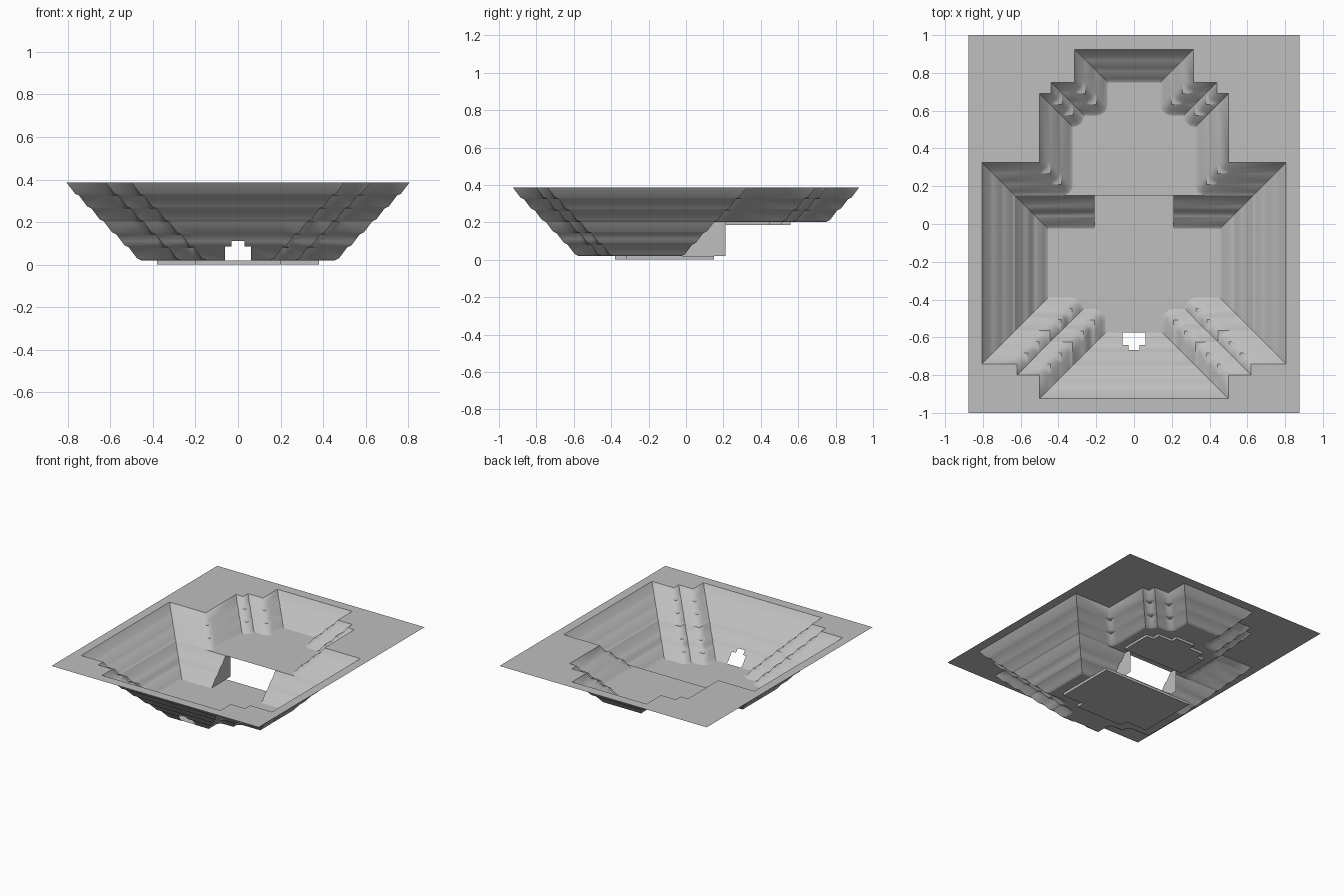
import bpy, bmesh, math
from mathutils import Vector

if "Cube" in bpy.data.objects:
    bpy.data.objects.remove(bpy.data.objects["Cube"])

RIM_Z, FLOOR_Z = 0.385, 0.02
COURSES, STEP = 6, 0.35 / 6          # number of terraces and their plan width
RISE = (RIM_Z - FLOOR_Z) / COURSES
MID_Z = RIM_Z - 3 * RISE             # upper floor height
DOOR = 0.21                          # half width of the passage
ARC = 4

stone = bpy.data.materials.new("grey stone")
stone.diffuse_color = (0.52, 0.52, 0.52, 1)
stone.use_nodes = True
stone.node_tree.nodes["Principled BSDF"].inputs["Base Color"].default_value = stone.diffuse_color


def finish(name, bm, smooth=False):
    bmesh.ops.remove_doubles(bm, verts=bm.verts, dist=0.0003)
    bmesh.ops.dissolve_degenerate(bm, edges=bm.edges, dist=0.0002)
    me = bpy.data.meshes.new(name)
    bm.to_mesh(me)
    bm.free()
    me.materials.append(stone)
    ob = bpy.data.objects.new(name, me)
    bpy.context.collection.objects.link(ob)
    if smooth:
        bpy.ops.object.select_all(action='DESELECT')
        ob.select_set(True)
        bpy.context.view_layer.objects.active = ob
        bpy.ops.object.shade_smooth_by_angle(angle=math.radians(32))
    return ob


def face(bm, pts):
    return bm.faces.new([bm.verts.new(p) for p in pts])


def mirrored(half):
    return half + [(-x, y) for x, y in reversed(half)]


# right half of the pit outline at the rim, front to back
half = [(.5, -.925), (.5, -.8), (.62, -.8), (.62, -.74), (.805, -.74), (.805, .325),
        (.5, .325), (.5, .69), (.44, .69), (.44, .75), (.315, .75), (.315, .925)]
full_outline = mirrored(half)
low_outline = mirrored(half[:6])


def ring(outline, d0, r, z):
    """Outline moved inward by d0 (mitred) and then by r (rounded at jutting corners)."""
    out, n = [], len(outline)
    for i in range(n):
        a, p, b = (Vector(outline[j % n]) for j in (i - 1, i, i + 1))
        e1, e2 = (p - a).normalized(), (b - p).normalized()
        n1, n2 = Vector((-e1.y, e1.x)), Vector((-e2.y, e2.x))
        s = p + (n1 + n2) * d0
        if e1.x * e2.y - e1.y * e2.x < 0:
            for k in range(ARC + 1):
                t = k / ARC * math.pi / 2
                q = s + (n1 * math.cos(t) + n2 * math.sin(t)) * r
                out.append((q.x, q.y, z))
        else:
            q = s + (n1 + n2) * r
            out.append((q.x, q.y, z))
    return out


def terrace_walls(outline, first, last):
    rows = []
    if first:
        rows.append(ring(outline, (first - 1) * STEP, STEP, RIM_Z - first * RISE))
    for c in range(first, last):
        for f, g in ((0, 0), (.66, .84), (1, 1)):    # steep riser, then shallow ledge
            rows.append(ring(outline, c * STEP, f * STEP, RIM_Z - (c + g) * RISE))
    bm = bmesh.new()
    loops = [[bm.verts.new(p) for p in r] for r in rows]
    for a, b in zip(loops, loops[1:]):
        for i in range(len(a)):
            j = (i + 1) % len(a)
            bm.faces.new((a[i], a[j], b[j], b[i]))
    bmesh.ops.remove_doubles(bm, verts=bm.verts, dist=0.0003)
    return bm, rows[-1]


def slice_at(bm, axis, values):
    no = Vector((axis == 0, axis == 1, axis == 2))
    for v in values:
        bmesh.ops.bisect_plane(bm, geom=bm.verts[:] + bm.edges[:] + bm.faces[:],
                               plane_co=no * v, plane_no=no, dist=1e-5)


def remove_where(bm, test):
    bad = [f for f in bm.faces if test(f.calc_center_median())]
    bmesh.ops.delete(bm, geom=bad, context='FACES')


# flat rim around the pit
bm = bmesh.new()
right = [(0, -1), (.875, -1), (.875, 1), (0, 1), (0, .925)] + half[::-1] + [(0, -.925)]
face(bm, [(x, y, RIM_Z) for x, y in right])
face(bm, [(-x, y, RIM_Z) for x, y in reversed(right)])
finish("ground_rim", bm)

# upper terraces
bm, edge = terrace_walls(full_outline, 0, 3)
finish("upper_terraces", bm, True)

# upper floor
bm = bmesh.new()
face(bm, [p for p in edge if p[1] > .149 and abs(p[0]) < .39])
finish("upper_floor", bm)

# lower terraces with the stepped front opening and the back passage
bm, edge = terrace_walls(low_outline, 3, 6)
slice_at(bm, 0, (-DOOR, -.06, -.03, .03, .06, DOOR))
slice_at(bm, 2, (.085, .11))
remove_where(bm, lambda c: c.y > -.1 and abs(c.x) < DOOR)
remove_where(bm, lambda c: c.y < -.5 and (abs(c.x) < .06 and c.z < .085
                                          or abs(c.x) < .03 and c.z < .11))
finish("lower_terraces", bm, True)

# lower floor with the passage strip
bm = bmesh.new()
face(bm, edge)
face(bm, [(-DOOR, -.025, FLOOR_Z), (DOOR, -.025, FLOOR_Z),
          (DOOR, .155, FLOOR_Z), (-DOOR, .155, FLOOR_Z)])
finish("lower_floor", bm)

# passage side walls, following the terrace profile
prof = [(.21, FLOOR_Z), (.21, MID_Z - .002), (.15, MID_Z - .002)]
for c in range(3, 6):
    for f, g in ((.66, .84), (1, 1)):
        prof.append((.325 - (c + f) * STEP, RIM_Z - (c + g) * RISE))
for side, name in ((1, "passage_wall_right"), (-1, "passage_wall_left")):
    bm = bmesh.new()
    face(bm, [(side * DOOR, y, z) for y, z in (prof[::-1] if side > 0 else prof)])
    finish(name, bm)


# shallow slabs beneath the floors
def slab(name, outline, top, bottom):
    bm = bmesh.new()
    n = len(outline)
    face(bm, [(x, y, bottom) for x, y in reversed(outline)])
    for i in range(n):
        a, b = outline[i], outline[(i + 1) % n]
        face(bm, [(*a, bottom), (*b, bottom), (*b, top), (*a, top)])
    finish(name, bm)


slab("lower_floor_slab", mirrored([(.2, -.38), (.2, -.32), (.38, -.32), (.38, .15)]),
     FLOOR_Z, 0)
slab("upper_floor_slab", mirrored([(.26, .21), (.26, .45), (.2, .45), (.2, .51),
                                   (.08, .51), (.08, .56)]), MID_Z, MID_Z - .018)
